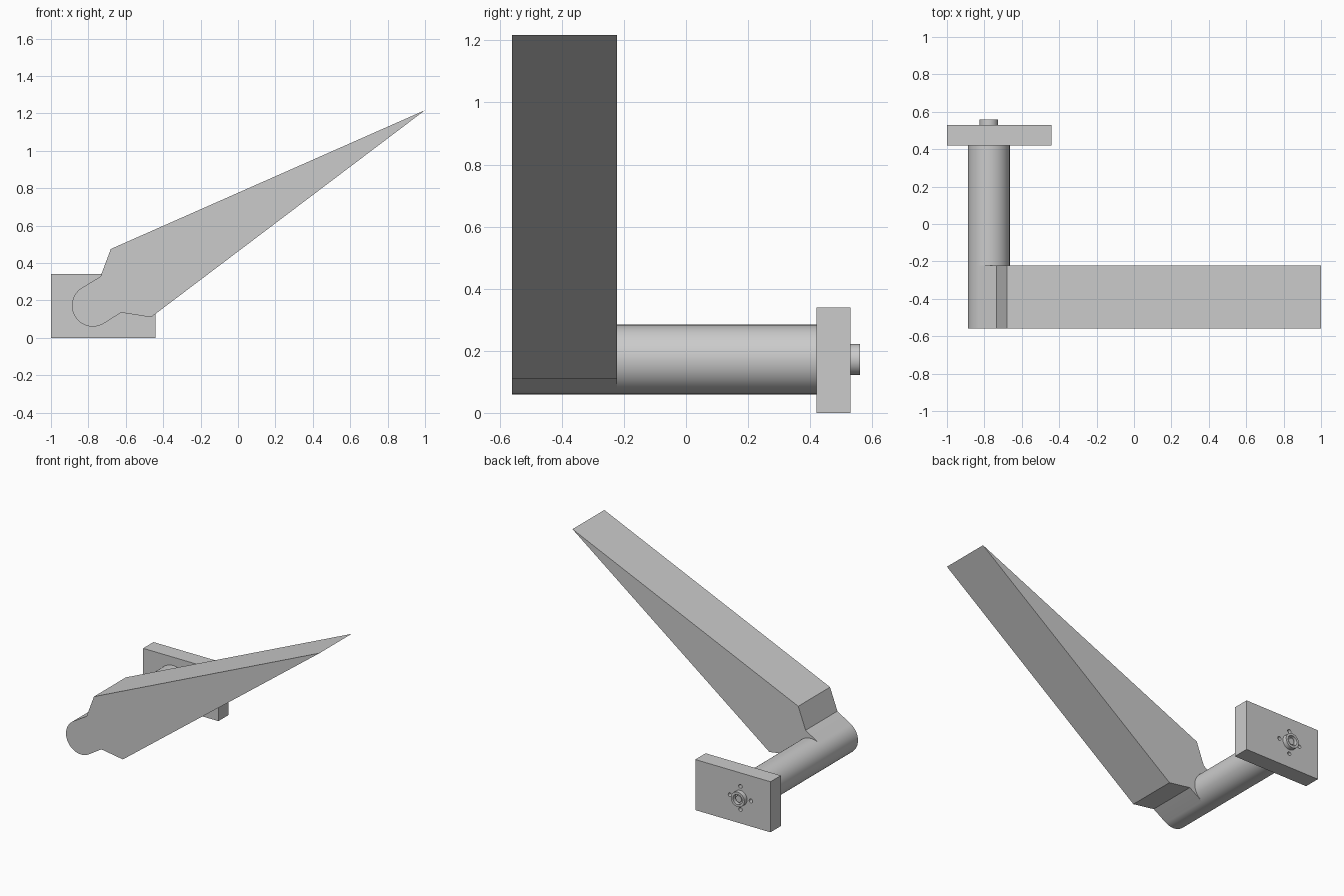
import bpy, bmesh
from math import sin, cos, pi, radians
from mathutils import Matrix

if "Cube" in bpy.data.objects:
    bpy.data.objects.remove(bpy.data.objects["Cube"], do_unlink=True)

grey = bpy.data.materials.new("plain grey")
grey.use_nodes = True
COLOUR = (0.6, 0.6, 0.6, 1)
grey.diffuse_color = COLOUR
grey.node_tree.nodes["Principled BSDF"].inputs["Base Color"].default_value = COLOUR

PX, PZ, R = -0.776, 0.172, 0.112  # pivot axis and shaft radius


def prism(name, outline, y0, y1):
    """Extrude an x-z outline from y0 to y1."""
    bm = bmesh.new()
    face = bm.faces.new([bm.verts.new((x, y0, z)) for x, z in outline])
    new = bmesh.ops.extrude_face_region(bm, geom=[face])["geom"]
    verts = [v for v in new if isinstance(v, bmesh.types.BMVert)]
    bmesh.ops.translate(bm, verts=verts, vec=(0, y1 - y0, 0))
    bmesh.ops.recalc_face_normals(bm, faces=bm.faces)
    mesh = bpy.data.meshes.new(name)
    bm.to_mesh(mesh)
    bm.free()
    mesh.materials.append(grey)
    obj = bpy.data.objects.new(name, mesh)
    bpy.context.collection.objects.link(obj)
    return obj


def arc(r, start=0, end=360, n=48, cx=PX, cz=PZ):
    closed = end - start == 360
    steps = n if closed else n - 1
    angles = [radians(start + (end - start) * i / steps) for i in range(n)]
    return [(cx + r * cos(a), cz + r * sin(a)) for a in angles]


def smooth(obj):
    bpy.ops.object.select_all(action="DESELECT")
    obj.select_set(True)
    bpy.context.view_layer.objects.active = obj
    bpy.ops.object.shade_smooth_by_angle(angle=radians(25))


def cut(obj, cutter):
    mod = obj.modifiers.new("cut", "BOOLEAN")
    mod.object = cutter
    mod.operation = "DIFFERENCE"
    mod.solver = "EXACT"
    cutter.hide_render = True
    cutter.hide_set(True)
    cutter.display_type = "WIRE"


# Tapered lever blade with a rounded pivot end
blade_outline = arc(R, 120, 300, 32) + [
    (-0.625, 0.135), (-0.465, 0.11), (1.0, 1.217), (-0.68, 0.475), (-0.735, 0.328)]
smooth(prism("lever_blade", blade_outline, -0.56, -0.222))

# Pivot shaft
smooth(prism("pivot_shaft", arc(R, n=64), -0.222, 0.42))

# Mounting plate with four small screw holes
plate = prism("mounting_plate", [(-1, 0), (-0.44, 0), (-0.44, 0.34), (-1, 0.34)], 0.42, 0.53)
for i in range(4):
    a = i * pi / 2
    hole = arc(0.013, n=16, cx=PX + 0.078 * cos(a), cz=PZ + 0.078 * sin(a))
    cut(plate, prism(f"screw_hole_cutter_{i + 1}", hole, 0.49, 0.56))

# Hollow boss with a screw head inside
boss = prism("axle_boss", arc(0.05), 0.53, 0.56)
cut(boss, prism("boss_bore_cutter", arc(0.034, n=32), 0.535, 0.58))
smooth(boss)
smooth(prism("axle_screw", arc(0.022, n=24), 0.53, 0.55))
